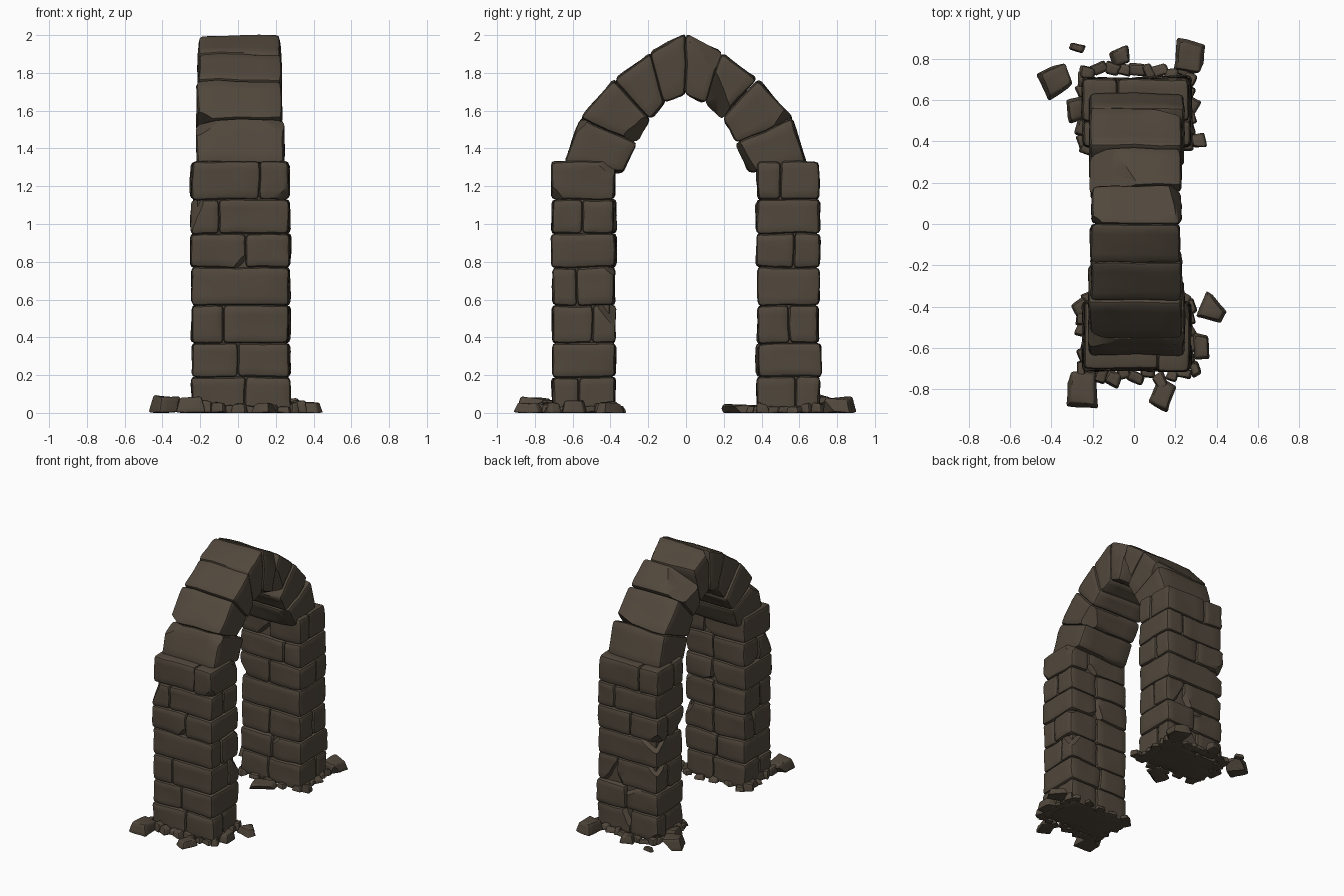
import bpy
import bmesh
import math
import random
from mathutils import Vector, noise

random.seed(7)

cube = bpy.data.objects.get("Cube")
if cube:
    bpy.data.objects.remove(cube, do_unlink=True)

# Weathered brown stone
stone_mat = bpy.data.materials.new("brown_stone")
stone_mat.use_nodes = True
COLOUR = (0.082, 0.064, 0.045, 1)
stone_mat.diffuse_color = COLOUR
stone_mat.node_tree.nodes["Principled BSDF"].inputs["Base Color"].default_value = COLOUR


def box_corners(x0, x1, y0, y1, z0, z1):
    return [Vector((x, y, z)) for x in (x0, x1) for y in (y0, y1) for z in (z0, z1)]


def stone(name, corners, bevel=0.02, chips=0, rough=1.0, cuts=3):
    """Worn block spanning eight corners, ordered by x, then y, then z."""
    bm = bmesh.new()
    bmesh.ops.create_cube(bm, size=1)
    bmesh.ops.subdivide_edges(bm, edges=bm.edges[:], cuts=cuts, use_grid_fill=True)
    for v in bm.verts:
        u = v.co + Vector((0.5, 0.5, 0.5))
        p = Vector()
        for i, c in enumerate(corners):
            wx = u.x if i & 4 else 1 - u.x
            wy = u.y if i & 2 else 1 - u.y
            wz = u.z if i & 1 else 1 - u.z
            p += c * (wx * wy * wz)
        v.co = p
    bm.normal_update()

    # Round the worn edges
    sharp = [e for e in bm.edges if e.calc_face_angle(0) > 0.5]
    bmesh.ops.bevel(bm, geom=sharp, offset=bevel, segments=2, profile=0.5,
                    affect='EDGES', clamp_overlap=True)

    # Break off random corners
    middle = sum(corners, Vector()) / 8
    for _ in range(chips):
        c = random.choice(corners)
        d = c - middle
        n = Vector([math.copysign(random.uniform(0.3, 1), k) for k in d]).normalized()
        cut = bmesh.ops.bisect_plane(
            bm, geom=bm.verts[:] + bm.edges[:] + bm.faces[:],
            plane_co=c - n * random.uniform(0.035, 0.07), plane_no=n, clear_outer=True)
        rim = [g for g in cut["geom_cut"] if isinstance(g, bmesh.types.BMEdge)]
        if rim:
            filled = bmesh.ops.edgeloop_fill(bm, edges=rim)
            bmesh.ops.poke(bm, faces=filled["faces"])

    # Uneven surface
    for v in bm.verts:
        p = v.co.copy()
        v.co += noise.noise_vector(p * 5) * 0.009 * rough
        v.co += noise.noise_vector(p * 15) * 0.005 * rough
        v.co.z = max(v.co.z, 0)
    bmesh.ops.recalc_face_normals(bm, faces=bm.faces[:])
    for f in bm.faces:
        f.smooth = True
    for e in bm.edges:
        e.smooth = e.calc_face_angle(0) < 0.6

    mesh = bpy.data.meshes.new(name)
    bm.to_mesh(mesh)
    bm.free()
    mesh.materials.append(stone_mat)
    obj = bpy.data.objects.new(name, mesh)
    bpy.context.collection.objects.link(obj)


def jut():
    return random.uniform(-0.006, 0.006)


LEFT, RIGHT = 0.272, -0.245
INNER, OUTER = 0.375, 0.707
LEVELS = [0, 0.19, 0.37, 0.57, 0.77, 0.95, 1.13, 1.33]
SEAMS = [0.04, 0.0, -0.08, None, 0.04, -0.1, 0.11]
DEPTHS = [0.57, None, 0.5, 0.58, None, 0.55, None]


# Piers: seven courses with staggered joints
def pier(name, side):
    for i, (z0, z1) in enumerate(zip(LEVELS, LEVELS[1:])):
        depth = DEPTHS[i] if side < 0 else DEPTHS[(i + 3) % 7]
        rows = [(INNER, depth), (depth, OUTER)] if depth else [(INNER, OUTER)]
        for k, (a, b) in enumerate(rows):
            seam = SEAMS[i]
            if depth and k == 0:
                seam = 0.03
            if side > 0 and seam is not None:
                seam = 0.03 - seam
            spans = [(RIGHT, LEFT)] if seam is None else [(RIGHT, seam), (seam, LEFT)]
            for x0, x1 in spans:
                x0 += jut() if x0 == RIGHT else 0
                x1 += jut() if x1 == LEFT else 0
                near = a + (jut() if a == INNER else 0)
                far = b + (jut() if b == OUTER else 0)
                y0, y1 = sorted((side * near, side * far))
                stone(name + "_stone", box_corners(x0, x1, y0, y1, z0, z1),
                      0.022, random.choice((0, 1, 1, 2)))
    # Solid mortar core behind the joints
    y0, y1 = sorted((side * (INNER + 0.03), side * (OUTER - 0.03)))
    stone(name + "_core", box_corners(RIGHT + 0.03, LEFT - 0.03, y0, y1, 0, 1.3),
          0.005, 0, 0.3)


pier("front_pier", -1)
pier("back_pier", 1)

# Pointed arch: joint lines from inner to outer edge, as (y, z)
JOINTS = [((0.335, 1.27), (0.64, 1.32)), ((0.262, 1.43), (0.562, 1.56)),
          ((0.185, 1.555), (0.375, 1.765)), ((0.105, 1.64), (0.185, 1.91)),
          ((0, 1.685), (0, 2.008))]


def arch_width(z):
    t = (z - 1.3) / 0.7
    return -0.22 + 0.03 * t, 0.245 - 0.03 * t


for side, label in ((-1, "front"), (1, "back")):
    for (in0, out0), (in1, out1) in zip(JOINTS, JOINTS[1:]):
        shift, push = jut() * 0.8, random.uniform(0, 0.008)
        low, high = arch_width(in0[1])[0], arch_width(in1[1])[1]
        columns = [(in0, in1), (out0, out1)]
        if side < 0:
            columns.reverse()
        corners = []
        for x in (low + shift, high + shift):
            for column in columns:
                for y, z in column:
                    grow = push if y > 0 else 0
                    corners.append(Vector((x, side * (y + grow), z)))
        stone(label + "_arch_stone", corners, 0.024, random.choice((0, 1, 2)))


# Fallen rubble: flat broken stones around each foot
def rubble(x, y, rx, ry, h, name="rubble"):
    turn = random.uniform(-0.5, 0.5)
    corners = []
    for sx in (-1, 1):
        for sy in (-1, 1):
            jx, jy = random.uniform(0.75, 1.1), random.uniform(0.75, 1.1)
            for top in (0, 1):
                k = 1 - 0.25 * top
                px, py = sx * rx * jx * k, sy * ry * jy * k
                corners.append(Vector((
                    x + px * math.cos(turn) - py * math.sin(turn),
                    y + px * math.sin(turn) + py * math.cos(turn),
                    h * top * random.uniform(0.75, 1.05))))
    stone(name, corners, 0.01, 1 if rx > 0.06 else 0, 1.2, 2)


BIG = [(-0.37, 0.70, 0.09, 0.08, 0.09), (0.27, 0.81, 0.08, 0.1, 0.08),
       (-0.28, 0.86, 0.045, 0.025, 0.04), (-0.07, 0.81, 0.05, 0.045, 0.07),
       (-0.28, 0.55, 0.05, 0.06, 0.07), (0.31, 0.4, 0.045, 0.04, 0.06),
       (-0.25, -0.79, 0.08, 0.1, 0.08), (0.14, -0.82, 0.06, 0.08, 0.06),
       (0.39, -0.41, 0.065, 0.065, 0.06), (0.32, -0.6, 0.04, 0.07, 0.07),
       (-0.26, -0.4, 0.05, 0.05, 0.06), (0.02, 0.28, 0.09, 0.08, 0.05)]
for item in BIG:
    rubble(*item, "rubble_slab")

for side in (-1, 1):
    for i in range(9):
        x = -0.22 + i * 0.058
        rubble(x, side * random.uniform(0.71, 0.76), random.uniform(0.03, 0.05),
               random.uniform(0.025, 0.045), random.uniform(0.03, 0.065))
        if i % 2 == 0:
            rubble(x, side * random.uniform(0.35, 0.38), 0.04, 0.03, 0.04)
    for edge in (RIGHT, LEFT):
        for i in range(6):
            rubble(edge + random.uniform(-0.02, 0.02), side * (0.4 + i * 0.06),
                   random.uniform(0.025, 0.045), 0.04, random.uniform(0.03, 0.07))
